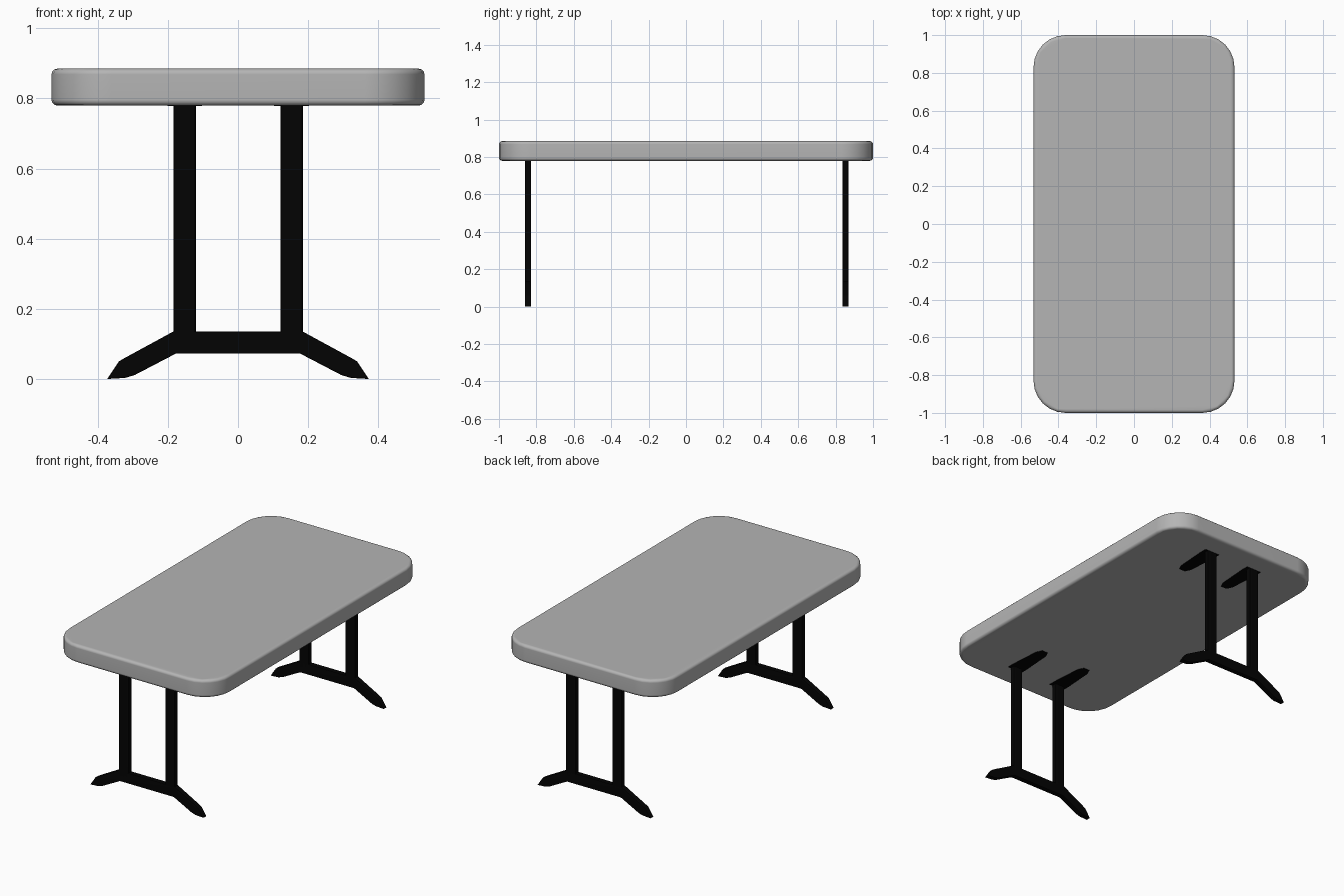
import bpy, bmesh, math
from mathutils import Matrix

if "Cube" in bpy.data.objects:
    bpy.data.objects.remove(bpy.data.objects["Cube"])


def material(name, value):
    mat = bpy.data.materials.new(name)
    mat.diffuse_color = (value, value, value, 1)
    mat.use_nodes = True
    mat.node_tree.nodes["Principled BSDF"].inputs["Base Color"].default_value = mat.diffuse_color
    return mat


black = material("black_metal", 0.001)
grey = material("grey_top", 0.46)


def prism(name, pts, depth, matrix, bevel, segments, mat):
    """Extrude a 2D outline symmetrically along its normal and round the rims."""
    bm = bmesh.new()
    face = bm.faces.new([bm.verts.new((x, y, -depth / 2)) for x, y in pts])
    ext = bmesh.ops.extrude_face_region(bm, geom=[face])
    verts = [v for v in ext["geom"] if isinstance(v, bmesh.types.BMVert)]
    bmesh.ops.translate(bm, verts=verts, vec=(0, 0, depth))
    if face.is_valid and all(len(e.link_faces) > 2 for e in face.edges):
        bm.faces.remove(face)
    bmesh.ops.recalc_face_normals(bm, faces=bm.faces[:])
    rims = [e for e in bm.edges if abs(e.verts[0].co.z - e.verts[1].co.z) < 1e-6]
    bmesh.ops.bevel(bm, geom=rims, offset=bevel, segments=segments,
                    profile=0.5, affect='EDGES')
    bmesh.ops.transform(bm, matrix=matrix, verts=bm.verts[:])
    # Split the outline caps cleanly, including concave ones
    bmesh.ops.triangulate(bm, faces=[f for f in bm.faces if len(f.verts) > 4],
                          ngon_method='EAR_CLIP')
    mesh = bpy.data.meshes.new(name)
    bm.to_mesh(mesh)
    bm.free()
    ob = bpy.data.objects.new(name, mesh)
    bpy.context.collection.objects.link(ob)
    mesh.materials.append(mat)
    bpy.ops.object.select_all(action='DESELECT')
    ob.select_set(True)
    bpy.context.view_layer.objects.active = ob
    bpy.ops.object.shade_smooth_by_angle(angle=math.radians(40))
    # Keeps the large faces evenly shaded
    weighted = ob.modifiers.new("flat_caps", 'WEIGHTED_NORMAL')
    weighted.keep_sharp = True
    return ob


# Table top: rounded rectangle with softened rims
W, L, R, N = 0.532, 1.0, 0.17, 6
outline = []
for k, (sx, sy) in enumerate([(1, 1), (-1, 1), (-1, -1), (1, -1)]):
    for i in range(N + 1):
        a = math.radians(90 * (k + i / N))
        outline.append((sx * (W - R) + R * math.cos(a), sy * (L - R) + R * math.sin(a)))
prism("table_top", outline, 0.105, Matrix.Translation((0, 0, 0.8325)), 0.016, 3, grey)

# Half outlines of the splayed foot and of the mounting plate under the top
foot_half = [(0.178, 0.072), (0.295, 0.011), (0.322, 0.003), (0.373, 0.0),
             (0.34, 0.05), (0.323, 0.06), (0.185, 0.135)]
foot = foot_half + [(-x, z) for x, z in reversed(foot_half)]
plate_half = [(0.05, -0.015), (0.05, 0.03), (0.037, 0.215), (0.02, 0.25)]
plate = plate_half + [(-x, y) for x, y in reversed(plate_half)]

for end, y, turn in (("front", -0.845, 0), ("back", 0.853, math.pi)):
    stand = Matrix.Translation((0, y, 0)) @ Matrix.Rotation(math.pi / 2, 4, 'X')
    # Splayed foot bar
    prism(f"{end}_foot", foot, 0.032, stand, 0.004, 2, black)
    for side, x in (("left", -0.152), ("right", 0.153)):
        # Upright
        column = [(x - 0.032, 0.1), (x + 0.032, 0.1), (x + 0.032, 0.785), (x - 0.032, 0.785)]
        prism(f"{end}_{side}_upright", column, 0.032, stand, 0.007, 2, black)
        # Mounting plate reaching inward, nearly flush with the underside
        place = Matrix.Translation((x, y, 0.7835)) @ Matrix.Rotation(turn, 4, 'Z')
        prism(f"{end}_{side}_plate", plate, 0.01, place, 0.001, 1, black)
